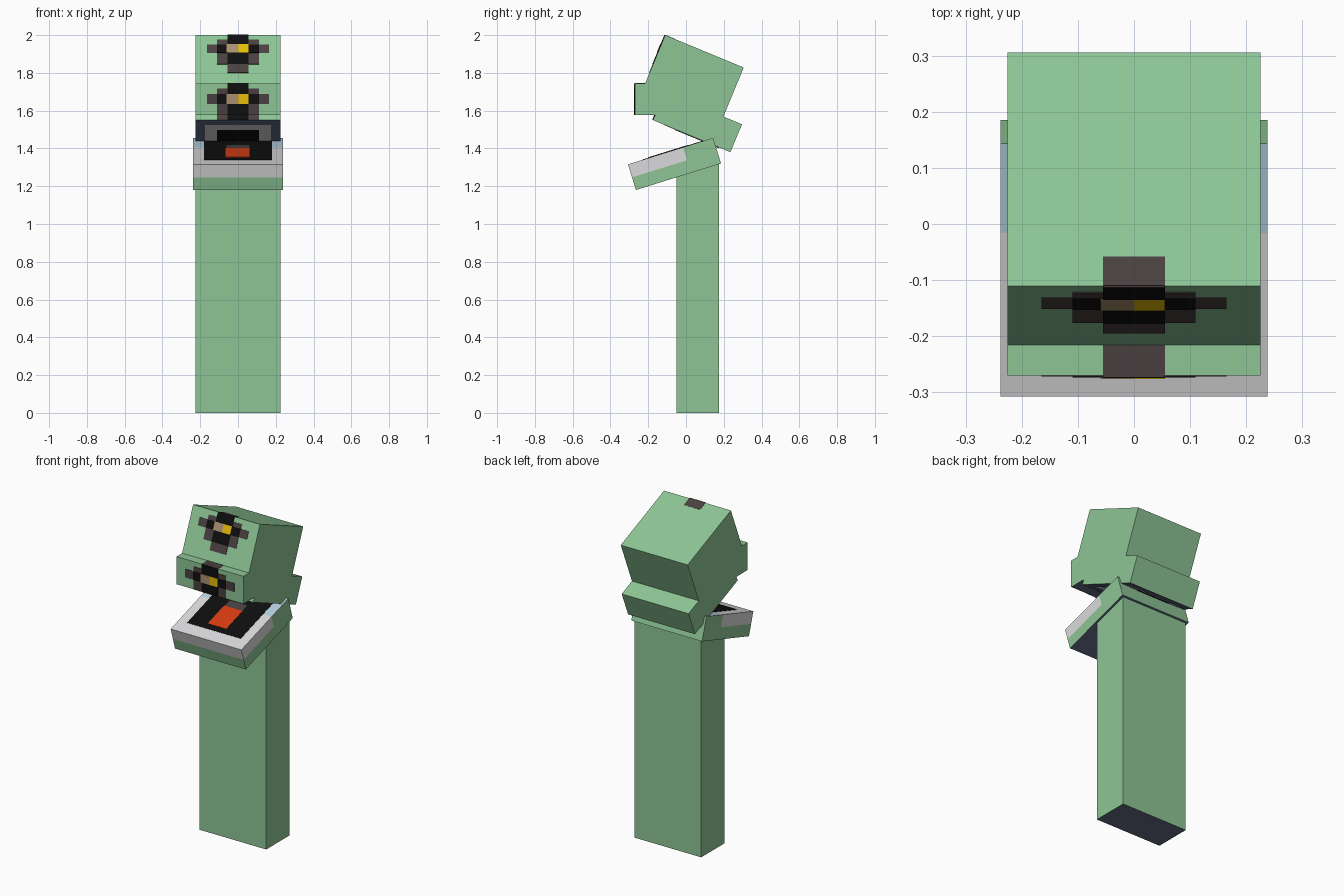
import bpy, bmesh
from math import radians
from mathutils import Matrix, Vector

cube = bpy.data.objects.get("Cube")
if cube:
    bpy.data.objects.remove(cube)

# Colours, as display hex values turned linear
PALETTE = {
    "green": "8DC595", "navy": "626B84", "light_grey": "DADADC",
    "light_blue": "B4D0E0", "black": "0E0E0E", "dark_grey": "4A4040",
    "tan": "AA9070", "yellow": "E6BC0A", "red": "DA3C12",
}
NAMES = list(PALETTE)


def linear(v):
    return v / 12.92 if v <= 0.04045 else ((v + 0.055) / 1.055) ** 2.4


MATS = []
for key, code in PALETTE.items():
    col = [linear(c / 255) for c in bytes.fromhex(code)] + [1]
    m = bpy.data.materials.new(key)
    m.use_nodes = True
    m.diffuse_color = col
    bsdf = m.node_tree.nodes["Principled BSDF"]
    bsdf.inputs["Base Color"].default_value = col
    bsdf.inputs["Roughness"].default_value = 0.9
    MATS.append(m)


def frame(y, z, tilt=0):
    return Matrix.Translation((0, y, z)) @ Matrix.Rotation(radians(tilt), 4, 'X')


def build(name, place, boxes, cuts=(), rule=None):
    """Join boxes (low corner, high corner, colour) into one object."""
    bm = bmesh.new()
    for lo, hi, colour in boxes:
        lo, hi = Vector(lo), Vector(hi)
        old = set(bm.faces)
        shape = Matrix.Translation((lo + hi) / 2) @ Matrix.Diagonal((hi - lo).to_4d())
        bmesh.ops.create_cube(bm, size=1, matrix=shape)
        for f in set(bm.faces) - old:
            f.material_index = NAMES.index(colour)
    for co, no in cuts:
        bmesh.ops.bisect_plane(bm, geom=bm.verts[:] + bm.edges[:] + bm.faces[:],
                               plane_co=co, plane_no=no)
    bm.normal_update()
    if rule:
        for f in bm.faces:
            f.material_index = NAMES.index(rule(f.calc_center_median(), f.normal))
    me = bpy.data.meshes.new(name)
    bm.to_mesh(me)
    bm.free()
    for m in MATS:
        me.materials.append(m)
    ob = bpy.data.objects.new(name, me)
    ob.matrix_world = place
    bpy.context.collection.objects.link(ob)


def dark_below(c, n):
    return "navy" if n.z < -0.9 else "green"


def block(name, place, half, depth, height):
    build(name, place, [((-half, 0, 0), (half, depth, height), "green")], rule=dark_below)


def front_paint(name, place, rows):
    """Thin plates on a front face: x range, z range, colour, layer."""
    build(name, place, [((a, -0.002 * layer, b), (c, 0, d), colour)
                        for a, c, b, d, colour, layer in rows])


W = 0.225
UPPER = frame(-0.218, 1.74, -22.5)
LOWER = frame(-0.175, 1.55, -22.5)
SNOUT = frame(-0.27, 1.577)
JAW = frame(-0.265, 1.18, 17.3)

# Main blocks
block("body", frame(-0.05, 0), W, 0.225, 1.33)
block("upper_head", UPPER, W, 0.45, 0.282)
block("lower_head", LOWER, W, 0.444, 0.16)
block("snout", SNOUT, W, 0.17, 0.168)

# Lower jaw with a pale lip around its front half
JW, JL, JH, LIP, LIP_Z = 0.238, 0.472, 0.142, 0.305, 0.07


def jaw_rule(c, n):
    if n.z > 0.9:
        return "light_grey" if c.y < LIP else "light_blue"
    if n.z < -0.9:
        return "navy"
    return "light_grey" if c.y < LIP and c.z > LIP_Z else "green"


build("lower_jaw", JAW, [((-JW, 0, 0), (JW, JL, JH), "green")],
      cuts=[((0, LIP, 0), (0, 1, 0)), ((0, 0, LIP_Z), (0, 0, 1))], rule=jaw_rule)

# Mouth floor and tongue
build("mouth_floor", JAW, [
    ((-0.18, 0.08, JH), (0.18, 0.45, JH + 0.002), "black"),
    ((-0.065, 0.115, JH), (0.06, 0.28, JH + 0.004), "red"),
    ((-0.06, 0.28, JH), (0.06, 0.33, JH + 0.004), "dark_grey"),
])

# Mouth roof
build("mouth_roof", LOWER, [
    ((-0.175, 0.065, -0.002), (0.175, 0.38, 0), "light_grey"),
    ((-0.11, 0.13, -0.004), (0.11, 0.38, 0), "black"),
])


# Eye markings on the forehead and the snout
def eye(name, place, top, upper, arm_top, arm_low, low, tip):
    front_paint(name, place, [
        (-0.165, 0.165, arm_low, arm_top, "dark_grey", 1),
        (-0.11, 0.11, low, upper, "dark_grey", 1.1),
        (-0.055, 0.055, tip, top, "dark_grey", 1.2),
        (-0.11, 0.11, arm_low, arm_top, "black", 2),
        (-0.055, 0.055, low, top, "black", 2.1),
        (-0.06, 0, arm_low, arm_top, "tan", 3),
        (0, 0.055, arm_low, arm_top, "yellow", 3),
    ])


eye("forehead_eye", UPPER, 0.282, 0.254, 0.227, 0.179, 0.114, 0.065)
eye("snout_eye", SNOUT, 0.168, 0.14, 0.11, 0.058, 0, 0)
front_paint("chin_marking", LOWER, [
    (-0.11, 0.11, 0, 0.06, "dark_grey", 1),
    (-0.055, 0.055, 0, 0.06, "black", 2),
])

# Markings on the tops of the head and snout
for name, place, depth, z in (("head_top_marking", UPPER, 0.056, 0.282),
                              ("snout_top_marking", SNOUT, 0.055, 0.168)):
    build(name, place, [((-0.055, 0, z), (0.055, depth, z + 0.001), "dark_grey")])
